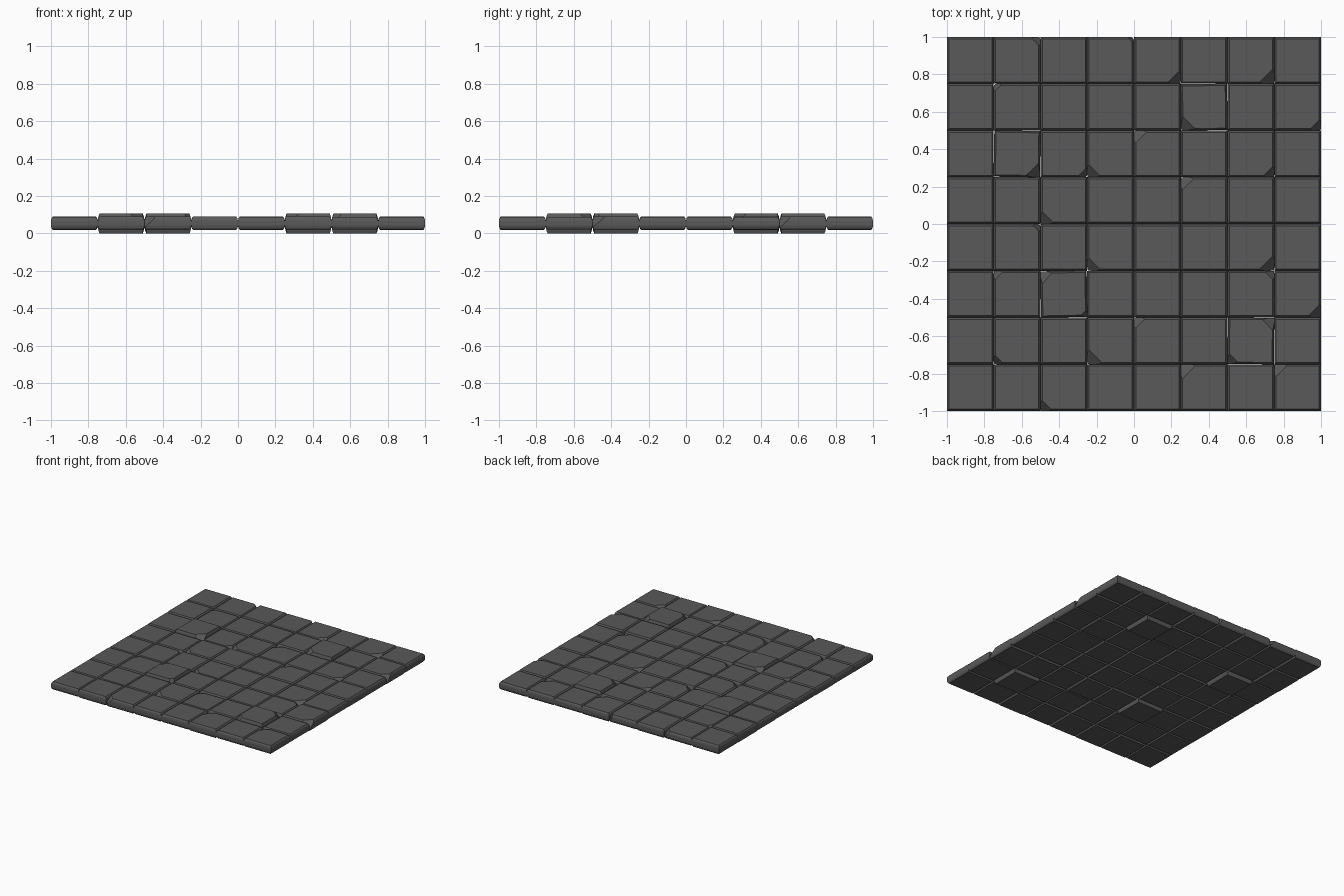
import bpy, bmesh, random
from mathutils import Vector, Matrix

if "Cube" in bpy.data.objects:
    bpy.data.objects.remove(bpy.data.objects["Cube"])

random.seed(4)
stone = bpy.data.materials.new("dark grey stone")
stone.diffuse_color = (0.1, 0.1, 0.1, 1)
stone.use_nodes = True
stone.node_tree.nodes["Principled BSDF"].inputs["Base Color"].default_value = stone.diffuse_color

PITCH, MID = 0.25, 0.053
# thick, worn tiles (column, row) with a slight twist in degrees
THICK = {(1, 5): -1.0, (5, 6): 0.8, (2, 2): 1.0, (6, 1): -0.8}
# broken corners: (column, row): corners as L/R + T/B with chip size
CHIPS = {
    (1, 7): [("RT", .04)], (3, 7): [("RT", .02)], (4, 7): [("RB", .06)],
    (6, 7): [("RB", .07)], (5, 6): [("LB", .07)], (7, 6): [("RB", .05)],
    (1, 6): [("LT", .03)], (1, 5): [("RB", .07)], (2, 5): [("RB", .04)],
    (3, 5): [("LB", .06)], (4, 5): [("LT", .06)], (6, 5): [("RB", .05)],
    (5, 4): [("LT", .06)], (2, 4): [("LB", .06)], (1, 3): [("RT", .03)],
    (3, 3): [("LB", .06)], (6, 3): [("RB", .07)], (1, 2): [("LT", .04)],
    (2, 2): [("LT", .06), ("RB", .03)], (6, 2): [("RT", .04)],
    (7, 2): [("RB", .06)], (4, 1): [("LT", .05)],
    (6, 1): [("RT", .06), ("LB", .05)], (1, 1): [("LB", .04)],
    (3, 1): [("LB", .07)], (5, 0): [("LT", .07)], (7, 0): [("LT", .06)],
    (2, 0): [("LB", .05)],
}


def tile_mesh(bm, rings):
    """Stack square rings (half width, z) into a closed bevelled slab."""
    loops = [[bm.verts.new((sx * h, sy * h, z))
              for sx, sy in ((-1, -1), (1, -1), (1, 1), (-1, 1))] for h, z in rings]
    bm.faces.new(loops[0][::-1])
    bm.faces.new(loops[-1])
    for a, b in zip(loops, loops[1:]):
        for i in range(4):
            j = (i + 1) % 4
            bm.faces.new((a[i], a[j], b[j], b[i]))


def chip(bm, corner, size, top):
    """Slice a corner off the upper half with a slanted plane."""
    sx = 1 if corner[0] == "R" else -1
    sy = 1 if corner[1] == "T" else -1
    point = Vector((sx * (0.117 - size), sy * 0.117, top))
    normal = Vector((sx, sy, size / 0.045)).normalized()
    geom = bm.verts[:] + bm.edges[:] + bm.faces[:]
    cut = bmesh.ops.bisect_plane(bm, geom=geom, plane_co=point, plane_no=normal,
                                 clear_outer=True)["geom_cut"]
    edges = [e for e in cut if isinstance(e, bmesh.types.BMEdge)]
    bmesh.ops.contextual_create(bm, geom=edges)


for col in range(8):
    for row in range(8):
        bm = bmesh.new()
        thick = (col, row) in THICK
        if thick:
            low, top = 0.0, 0.105
            rings = [(.114, low), (.119, .014), (.124, MID - .015),
                     (.124, MID + .015), (.119, top - .014), (.114, top)]
        else:
            top = random.uniform(0.085, 0.091)
            low = 0.108 - top
            rings = [(.115, low), (.122, low + .01), (.125, MID - .012),
                     (.125, MID + .012), (.122, top - .01), (.115, top)]
        tile_mesh(bm, rings)
        for corner, size in CHIPS.get((col, row), []):
            chip(bm, corner, size, top)
        if thick:  # worn tiles sit a little askew
            bmesh.ops.rotate(bm, verts=bm.verts[:], cent=(0, 0, 0),
                             matrix=Matrix.Rotation(THICK[col, row] * 0.01745, 3, "Z"))
        bmesh.ops.recalc_face_normals(bm, faces=bm.faces[:])
        name = f"{'raised' if thick else 'floor'}_tile_{col}_{row}"
        mesh = bpy.data.meshes.new(name)
        bm.to_mesh(mesh)
        bm.free()
        mesh.materials.append(stone)
        tile = bpy.data.objects.new(name, mesh)
        tile.location = ((col - 3.5) * PITCH, (row - 3.5) * PITCH, 0)
        bpy.context.collection.objects.link(tile)
